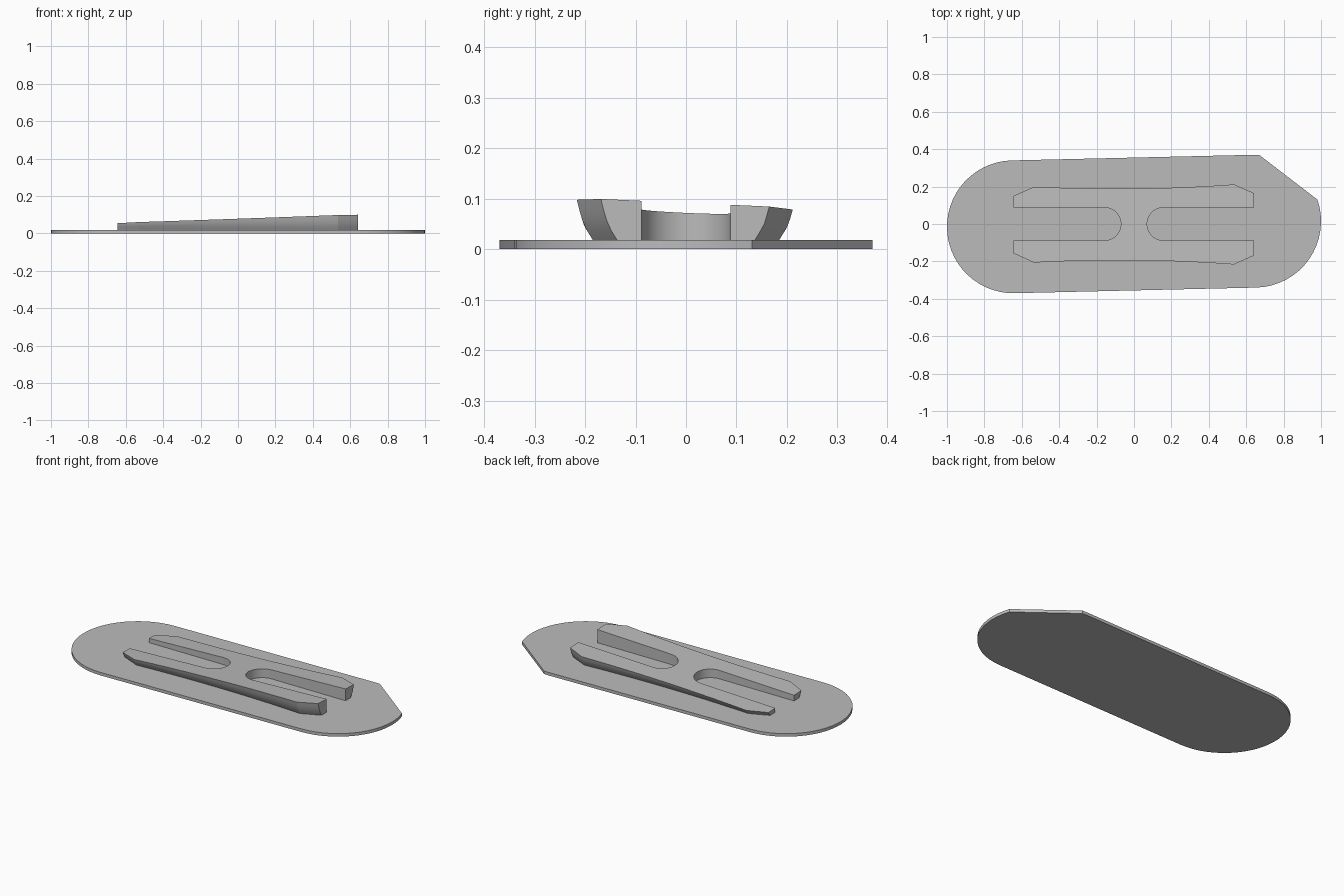
import bpy, bmesh, math

cube = bpy.data.objects.get("Cube")
if cube:
    bpy.data.objects.remove(cube)

grey = bpy.data.materials.new("plain grey")
grey.use_nodes = True
grey.diffuse_color = (0.5, 0.5, 0.5, 1)
grey.node_tree.nodes["Principled BSDF"].inputs["Base Color"].default_value = (0.5, 0.5, 0.5, 1)

PLATE_TOP = 0.018


def arc(cx, cy, r, start, end, n):
    """Points along a circular arc, angles in degrees."""
    angles = [math.radians(start + (end - start) * i / n) for i in range(n + 1)]
    return [(cx + r * math.cos(a), cy + r * math.sin(a)) for a in angles]


def loft(name, rings):
    """Solid through stacked rings of points, capped at both ends."""
    bm = bmesh.new()
    loops = [[bm.verts.new(p) for p in ring] for ring in rings]
    n = len(loops[0])
    for a, b in zip(loops, loops[1:]):
        for i in range(n):
            j = (i + 1) % n
            bm.faces.new((a[i], a[j], b[j], b[i]))
    bm.faces.new(loops[0][::-1])
    bm.faces.new(loops[-1])
    bmesh.ops.recalc_face_normals(bm, faces=bm.faces[:])
    mesh = bpy.data.meshes.new(name)
    bm.to_mesh(mesh)
    bm.free()
    mesh.materials.append(grey)
    obj = bpy.data.objects.new(name, mesh)
    bpy.context.collection.objects.link(obj)
    bpy.ops.object.select_all(action='DESELECT')
    obj.select_set(True)
    bpy.context.view_layer.objects.active = obj
    bpy.ops.object.shade_smooth_by_angle(angle=math.radians(22))
    return obj


# Base plate: slightly skewed stadium with one corner cut straight
outline = arc(0.645, 0.015, 0.355, -88.6, 19, 16)
outline += arc(0.645, 0.015, 0.355, 86, 91.4, 1)
outline += arc(-0.645, -0.015, 0.355, 91.4, 271.4, 28)
loft("base_plate", [[(x, y, z) for x, y in outline] for z in (0, PLATE_TOP)])


# Raised H-shaped ridge: sloping top, flared outer walls, rounded slots
def top_height(x, y):
    return 0.0695 + 0.035 * x - 0.045 * y


def flare(z):
    """Outward lean of the outer wall at height z."""
    steps = [(PLATE_TOP, 0), (0.035, 0.012), (0.05, 0.02), (0.075, 0.0275), (0.11, 0.036)]
    for (z0, f0), (z1, f1) in zip(steps, steps[1:]):
        if z <= z1:
            return f0 + (f1 - f0) * max(0, z - z0) / (z1 - z0)
    return steps[-1][1]


xs = [-0.535 + 1.07 * i / 10 for i in range(11)]
back = [(-0.645, 0.135)] + [(x, 0.166 + 0.06 * x * x) for x in xs] + [(0.642, 0.135)]
front = [(x, -y) for x, y in reversed(back)]
right_slot = [(0.642, 0.088)] + arc(0.158, 0, 0.088, 90, 270, 18) + [(0.642, -0.088)]
left_slot = [(-0.645, -0.088)] + arc(-0.158, 0, 0.088, -90, 90, 18) + [(-0.645, 0.088)]
# Each point carries the direction its wall leans in y
points = [(x, y, 1) for x, y in back] + [(x, y, 0) for x, y in right_slot]
points += [(x, y, -1) for x, y in front] + [(x, y, 0) for x, y in left_slot]


def ridge_point(x, y, lean, t):
    top_y = y
    for _ in range(6):
        top_y = y + lean * flare(top_height(x, top_y))
    z = 0.016 + (top_height(x, top_y) - 0.016) * t
    return (x, y + lean * flare(z), z)


loft("raised_ridge", [[ridge_point(*p, t) for p in points] for t in (0, 0.25, 0.5, 0.75, 1)])
